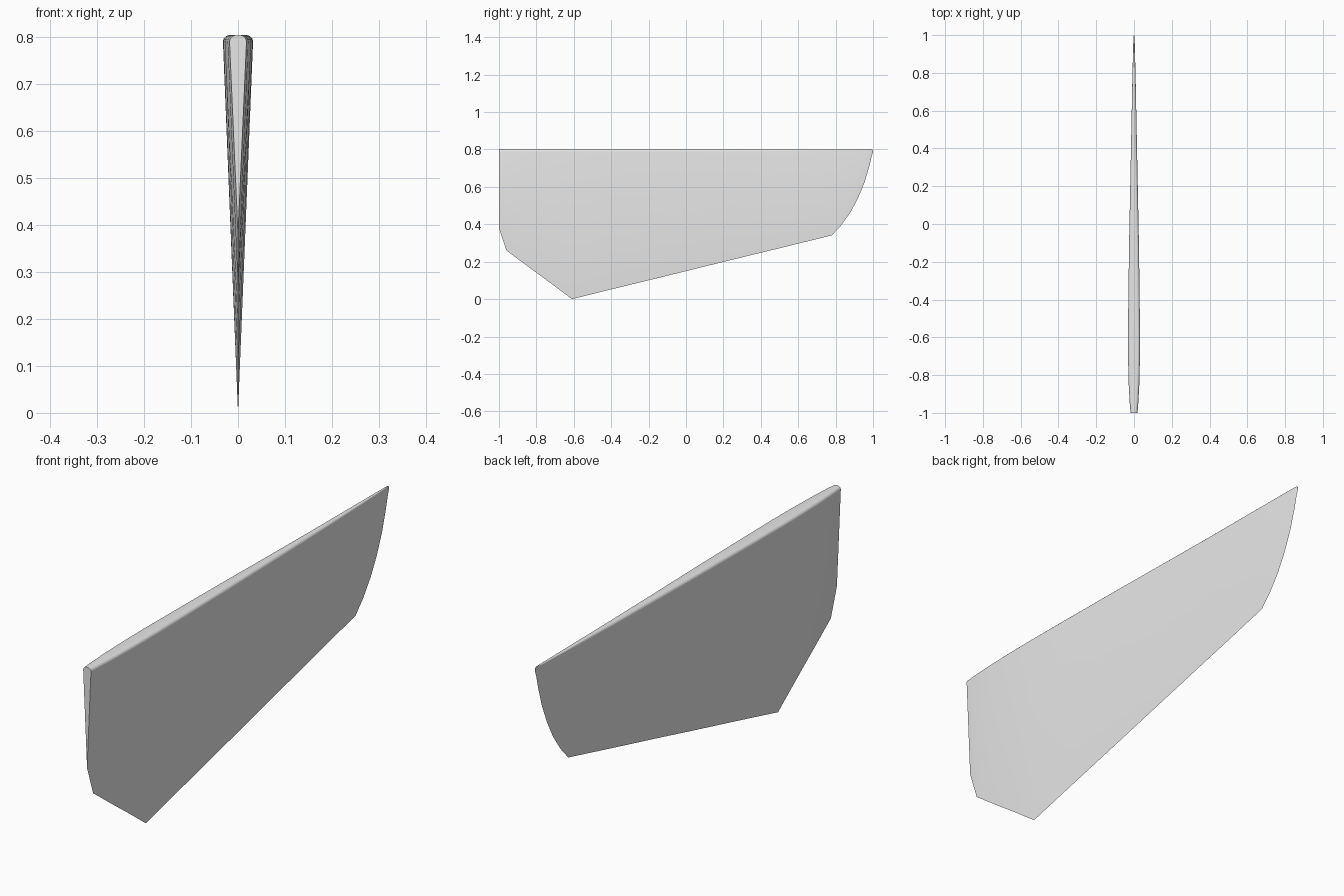
import bpy, bmesh
from math import sin, cos, pi

cube = bpy.data.objects.get("Cube")
if cube:
    bpy.data.objects.remove(cube, do_unlink=True)

TOP = 0.803
ARC = 5  # segments in each rounded top corner

# Stations along the fin: y, height of the knife edge, half width at the top
stations = [
    (-1.0, 0.38, 0.018), (-0.96, 0.26, 0.022), (-0.85, 0.178, 0.028),
    (-0.73, 0.09, 0.031), (-0.61, 0.0, 0.032), (-0.4, 0.052, 0.030),
    (-0.1, 0.125, 0.026), (0.2, 0.199, 0.020), (0.5, 0.272, 0.014),
    (0.78, 0.341, 0.0085), (0.83, 0.395, 0.0073), (0.88, 0.465, 0.006),
    (0.92, 0.54, 0.005), (0.955, 0.625, 0.004), (0.98, 0.71, 0.003),
    (0.993, 0.765, 0.002), (1.0, 0.785, 0.001),
]


def section(bm, y, z, w):
    """Wedge cross-section with a sharp bottom and rounded top corners."""
    top = TOP if y < 1 else TOP - 0.006
    r = min(0.014, w * 0.9)
    half = [(w - r + r * cos(a), top - r + r * sin(a))
            for a in (i * pi / 2 / ARC for i in range(ARC + 1))]
    points = [(0, z)] + half + [(-x, h) for x, h in reversed(half)]
    return [bm.verts.new((x, y, h)) for x, h in points]


# Fin blade lofted through the sections, closed at both ends
bm = bmesh.new()
rings = [section(bm, *s) for s in stations]
for a, b in zip(rings, rings[1:]):
    for i in range(len(a)):
        j = (i + 1) % len(a)
        bm.faces.new((a[i], a[j], b[j], b[i]))
bm.faces.new(rings[0])
bm.faces.new(rings[-1])
bmesh.ops.recalc_face_normals(bm, faces=bm.faces)

mesh = bpy.data.meshes.new("fin_blade")
bm.to_mesh(mesh)
bm.free()
fin = bpy.data.objects.new("fin_blade", mesh)
bpy.context.collection.objects.link(fin)

# Plain grey material
grey = bpy.data.materials.new("light_grey")
grey.use_nodes = True
colour = (0.8, 0.8, 0.8, 1)
grey.diffuse_color = colour
grey.node_tree.nodes["Principled BSDF"].inputs["Base Color"].default_value = colour
mesh.materials.append(grey)

# Smooth sides and corners, keeping the knife edge and end cap sharp
bpy.ops.object.select_all(action="DESELECT")
fin.select_set(True)
bpy.context.view_layer.objects.active = fin
bpy.ops.object.shade_smooth_by_angle(angle=pi / 6)
